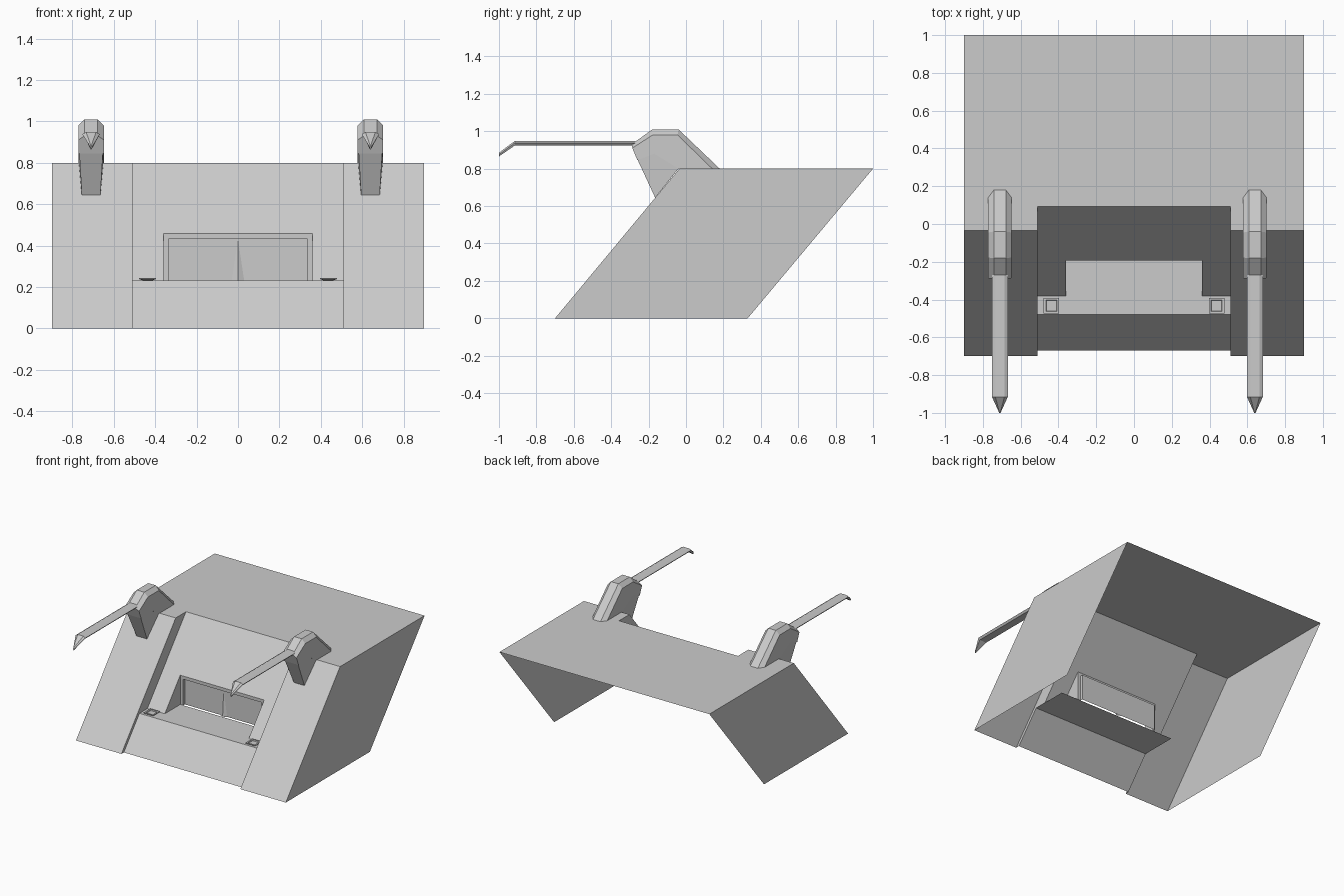
import bpy

if "Cube" in bpy.data.objects:
    bpy.data.objects.remove(bpy.data.objects["Cube"])


def build(name, verts, faces):
    me = bpy.data.meshes.new(name)
    me.from_pydata(verts, [], faces)
    me.update()
    ob = bpy.data.objects.new(name, me)
    bpy.context.collection.objects.link(ob)
    return ob


def quads(name, polys):
    """Separate flat sheets, each given by its corner points."""
    verts, faces = [], []
    for p in polys:
        faces.append(tuple(range(len(verts), len(verts) + len(p))))
        verts += p
    return build(name, verts, faces)


def loft(name, sections):
    """Skin closed cross-sections and cap both ends."""
    n = len(sections[0])
    faces = [(i * n + k, i * n + (k + 1) % n, (i + 1) * n + (k + 1) % n, (i + 1) * n + k)
             for i in range(len(sections) - 1) for k in range(n)]
    faces += [tuple(range(n))[::-1], tuple(range(len(sections) * n - n, len(sections) * n))]
    return build(name, [v for s in sections for v in s], faces)


W, N, H, SHELF = 0.9, 0.51, 0.8, 0.23      # half width, half notch, height, shelf height
HOLE, HOLE_TOP = 0.36, 0.457               # niche opening


def front(x, z):
    return (x, -0.7 + 0.831 * z, z)


def recess(x, z):
    return (x, -0.573 + 0.831 * z, z)


def lower(x, z):
    return (x, -0.67 + 0.831 * z, z)


# Slanted open shell: side walls, front panels, notch cheeks
shell = []
for s in (-1, 1):
    panels = [
        [front(s * W, 0), (s * W, 0.33, 0), (s * W, 1, H), front(s * W, H)],
        [front(s * N, 0), front(s * W, 0), front(s * W, H), front(s * N, H)],
        [front(s * N, SHELF), front(s * N, H), recess(s * N, H), recess(s * N, SHELF)],
        [front(s * N, 0), front(s * N, SHELF), lower(s * N, SHELF), lower(s * N, 0)],
    ]
    shell += panels if s > 0 else [p[::-1] for p in panels]
# Notched roof
shell.append([front(-W, H), front(-N, H), recess(-N, H), recess(N, H),
              front(N, H), front(W, H), (W, 1, H), (-W, 1, H)])
quads("shell", shell)

# Recessed panel around the niche opening
quads("recessed_panel", [
    [recess(-N, SHELF), recess(-HOLE, SHELF), recess(-HOLE, HOLE_TOP), recess(-HOLE, H), recess(-N, H)],
    [recess(HOLE, SHELF), recess(N, SHELF), recess(N, H), recess(HOLE, H), recess(HOLE, HOLE_TOP)],
    [recess(-HOLE, HOLE_TOP), recess(HOLE, HOLE_TOP), recess(HOLE, H), recess(-HOLE, H)]])

# Shelf with sloping front
back = recess(0, HOLE_TOP)[1]
quads("shelf", [
    [lower(-N, SHELF), lower(N, SHELF), (N, back, SHELF), (-N, back, SHELF)],
    [lower(-N, 0), lower(N, 0), lower(N, SHELF), lower(-N, SHELF)]])

# Niche cheeks, window frame and recessed pane
quads("niche_sides", [[recess(s * HOLE, SHELF), (s * HOLE, back, HOLE_TOP), (s * HOLE, back, SHELF)][::-s]
                      for s in (-1, 1)])


def arch(hx, top, y):
    return [(-hx, y, SHELF), (-hx, y, top), (hx, y, top), (hx, y, SHELF)]


rings = [arch(HOLE, HOLE_TOP, back), arch(0.335, 0.432, back), arch(0.335, 0.432, back + 0.02)]
frame = [[a[k], a[k + 1], b[k + 1], b[k]] for a, b in zip(rings, rings[1:]) for k in range(3)]
quads("niche_window", frame + [rings[2][::-1]])

# Thin wedge dividing the window
quads("window_divider", [
    [(s * 0.03, back + 0.018, SHELF), (0, back + 0.018, 0.43), (0, back + 0.005, SHELF)][::s]
    for s in (-1, 1)])


def square(cx, cy, r, z):
    return [(cx + a * r, cy + b * r, z) for a, b in ((-1, -1), (1, -1), (1, 1), (-1, 1))]


# Small flared pads with dished tops
for s, side in ((-1, "left"), (1, "right")):
    loft(side + "_pad", [square(s * 0.437, -0.433, r, z) for r, z in
                         ((0.02, 0.23), (0.041, 0.238), (0.041, 0.243), (0.03, 0.243), (0.027, 0.236))])

# Gun arms: chamfered cowl, tapered leg, barrel with bent pointed tip
ridge = [(-0.29, 0.93), (-0.18, 1.01), (-0.04, 1.01), (0.18, 0.80)]
shoulder = [(-0.287, 0.91), (-0.178, 0.98), (-0.045, 0.98), (0.14, 0.80)]
base = [(-0.26, 0.845), (-0.17, 0.88), (-0.04, 0.80), (0.13, 0.80)]
leg = [(-0.26, 0.85, 0.057), (-0.17, 0.885, 0.059), (-0.04, 0.80, 0.059), (-0.165, 0.645, 0.045)]
barrel = [(-0.27, 0.924, 0.948, 1), (-0.915, 0.924, 0.948, 1), (-1.0, 0.865, 0.885, 0.08)]

for cx, side in ((-0.71, "left"), (0.64, "right")):
    loft(side + "_cowl", [
        [(cx - 0.062, *b), (cx - 0.062, *e), (cx - 0.032, *t),
         (cx + 0.032, *t), (cx + 0.062, *e), (cx + 0.062, *b)]
        for t, e, b in zip(ridge, shoulder, base)])
    loft(side + "_leg", [[(cx + s * w, y, z) for y, z, w in leg] for s in (-1, 1)])
    loft(side + "_barrel", [
        [(cx - 0.03 * k, y, lo), (cx - 0.042 * k, y, hi - 0.01), (cx - 0.024 * k, y, hi),
         (cx + 0.024 * k, y, hi), (cx + 0.042 * k, y, hi - 0.01), (cx + 0.03 * k, y, lo)]
        for y, lo, hi, k in barrel])
